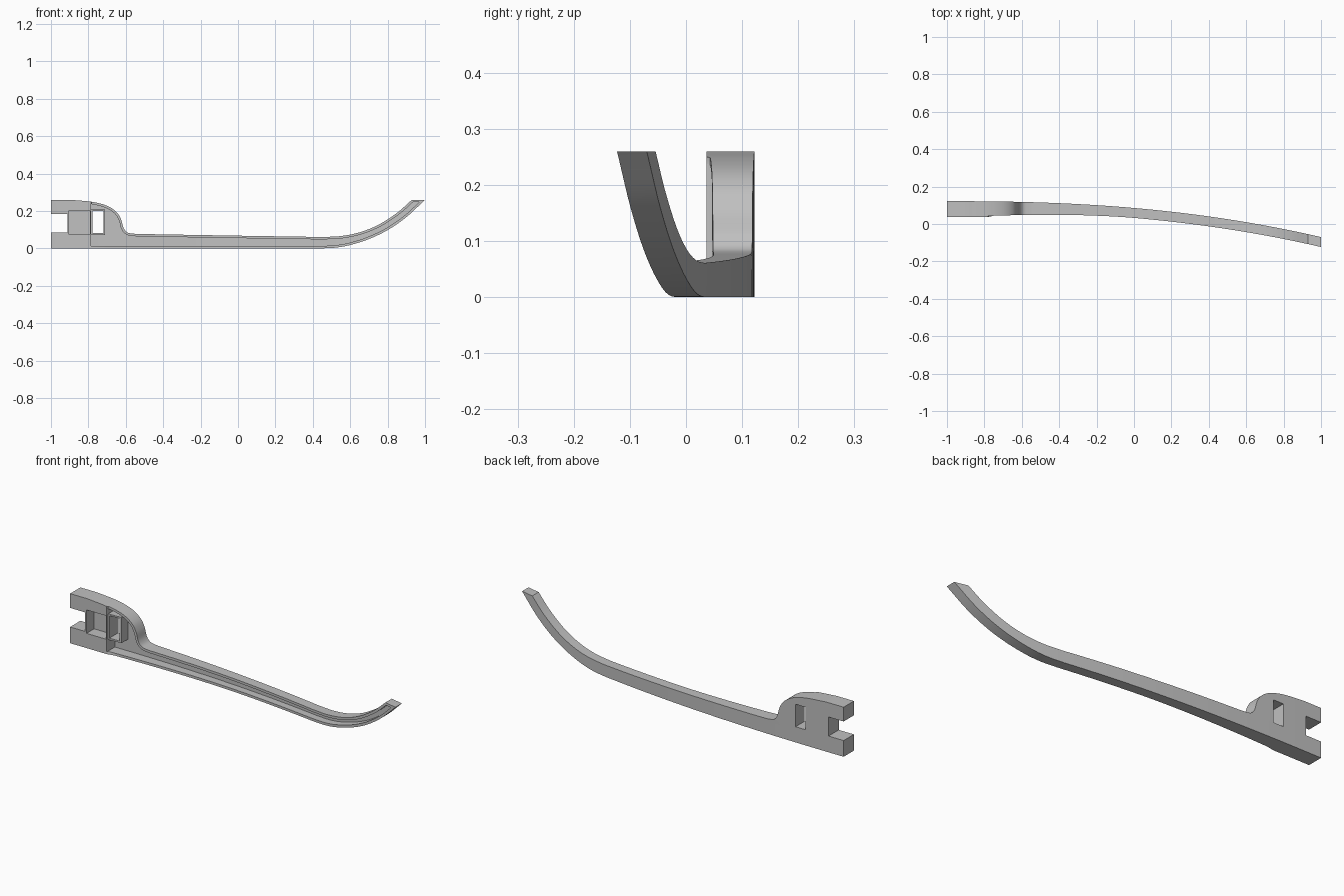
import bpy, bmesh
from mathutils import Vector

cube = bpy.data.objects.get("Cube")
if cube:
    bpy.data.objects.remove(cube, do_unlink=True)

STEP = -0.785      # where the thick hinge block meets the hollow arm
FLOOR = 0.26       # fraction of thickness left behind the hollow

grey = bpy.data.materials.new("plain grey")
grey.use_nodes = True
colour = (0.53, 0.53, 0.53, 1)
grey.diffuse_color = colour
grey.node_tree.nodes["Principled BSDF"].inputs["Base Color"].default_value = colour


def spline(points, steps=6):
    """Smooth path through a few points."""
    p = [Vector(q) for q in points]
    p = [2 * p[0] - p[1]] + p + [2 * p[-1] - p[-2]]
    out = []
    for i in range(1, len(p) - 2):
        a, b, c, d = p[i - 1:i + 3]
        for k in range(steps):
            t = k / steps
            out.append(0.5 * (2 * b + (c - a) * t + (2 * a - 5 * b + 4 * c - d) * t ** 2
                              + (3 * b - a - 3 * c + d) * t ** 3))
    return out + [p[-2]]


def inset(poly, width):
    """Move every edge of a counter-clockwise outline inwards."""
    out = []
    for i, p in enumerate(poly):
        e1 = (p - poly[i - 1]).normalized()
        e2 = (poly[(i + 1) % len(poly)] - p).normalized()
        n1, n2 = Vector((-e1.y, e1.x)), Vector((-e2.y, e2.x))
        out.append(p + (n1 + n2) * width / (1 + n1.dot(n2)))
    return out


def prism(name, poly, d0, d1):
    """Counter-clockwise outline in x and z, y running forward as a fraction of thickness."""
    bm = bmesh.new()
    back = [bm.verts.new((p[0], -d0, p[1])) for p in poly]
    front = [bm.verts.new((p[0], -d1, p[1])) for p in poly]
    bm.faces.new(front)
    bm.faces.new(back[::-1])
    for i in range(len(poly)):
        bm.faces.new((front[i - 1], back[i - 1], back[i], front[i]))
    me = bpy.data.meshes.new(name)
    bm.to_mesh(me)
    bm.free()
    ob = bpy.data.objects.new(name, me)
    bpy.context.collection.objects.link(ob)
    return ob


def box(name, x0, x1, z0, z1, d0, d1):
    return prism(name, [(x0, z0), (x1, z0), (x1, z1), (x0, z1)], d0, d1)


def combine(target, other, operation):
    bpy.context.view_layer.objects.active = target
    mod = target.modifiers.new("combine", 'BOOLEAN')
    mod.operation, mod.object, mod.solver = operation, other, 'EXACT'
    bpy.ops.object.modifier_apply(modifier=mod.name)
    bpy.data.objects.remove(other, do_unlink=True)


# Side outline: straight underside, upswept tip, slim arm, shoulder and hinge block
under = spline([(0.44, 0), (0.52, 0.004), (0.6, 0.018), (0.7, 0.05), (0.8, 0.098),
                (0.9, 0.167), (1, 0.26)])
sweep = spline([(0.93, 0.26), (0.85, 0.19), (0.75, 0.126), (0.65, 0.086),
                (0.55, 0.066), (0.45, 0.061)])
shoulder = spline([(-0.52, 0.077), (-0.56, 0.079), (-0.592, 0.086), (-0.612, 0.11),
                   (-0.625, 0.155), (-0.65, 0.195), (-0.7, 0.228), (-0.78, 0.249),
                   (-0.9, 0.26)])
upper = sweep + [Vector((0, 0.068))] + shoulder
arm = prism("temple_arm", [Vector((-1, 0))] + under + upper + [Vector((-1, 0.26))], 0, 1)

# Hollow behind a thin rim, with a single straight run into the pointed tip
RIM = 0.013
left = STEP - RIM
hollow = [Vector((left, 0))] + [p for p in under if p.x < 0.96] + [under[-1]]
hollow += [p for p in upper if p.x > left + 0.01] + [Vector((left, 0.251))]
combine(arm, prism("hollow_cutter", inset(hollow, RIM), FLOOR, 1.5), 'DIFFERENCE')

# Window frame, then window, hinge slot and pocket
combine(arm, box("window_frame", -0.79, -0.71, 0.073, 0.208, 0.1, 0.96), 'UNION')
combine(arm, box("window_cutter", -0.779, -0.72, 0.082, 0.2, -0.5, 1.5), 'DIFFERENCE')
combine(arm, box("slot_cutter", -1.1, -0.912, 0.085, 0.185, -0.5, 1.5), 'DIFFERENCE')
combine(arm, box("pocket_cutter", -0.905, -0.792, 0.077, 0.2, FLOOR, 1.5), 'DIFFERENCE')

# Slice the arm across and bow it sideways
bm = bmesh.new()
bm.from_mesh(arm.data)
bmesh.ops.triangulate(bm, faces=bm.faces)
for x in [STEP - 0.002] + [-0.95 + 0.05 * i for i in range(39)]:
    bmesh.ops.bisect_plane(bm, geom=bm.verts[:] + bm.edges[:] + bm.faces[:],
                           plane_co=(x, 0, 0), plane_no=(1, 0, 0), dist=1e-5)
for v in bm.verts:
    x = v.co.x
    back = 0.122 - 0.192 * (max(0, x + 1) / 2) ** 2.4
    thick = 0.085 if x < STEP - 0.001 else 0.053 + 0.025 * max(0, -x / 0.78) ** 1.5
    v.co.y = back + v.co.y * thick
bm.to_mesh(arm.data)
bm.free()

arm.data.materials.clear()
arm.data.materials.append(grey)
for p in arm.data.polygons:
    p.material_index = 0
bpy.ops.object.select_all(action='DESELECT')
arm.select_set(True)
bpy.context.view_layer.objects.active = arm
bpy.ops.object.shade_smooth_by_angle(angle=0.5)
